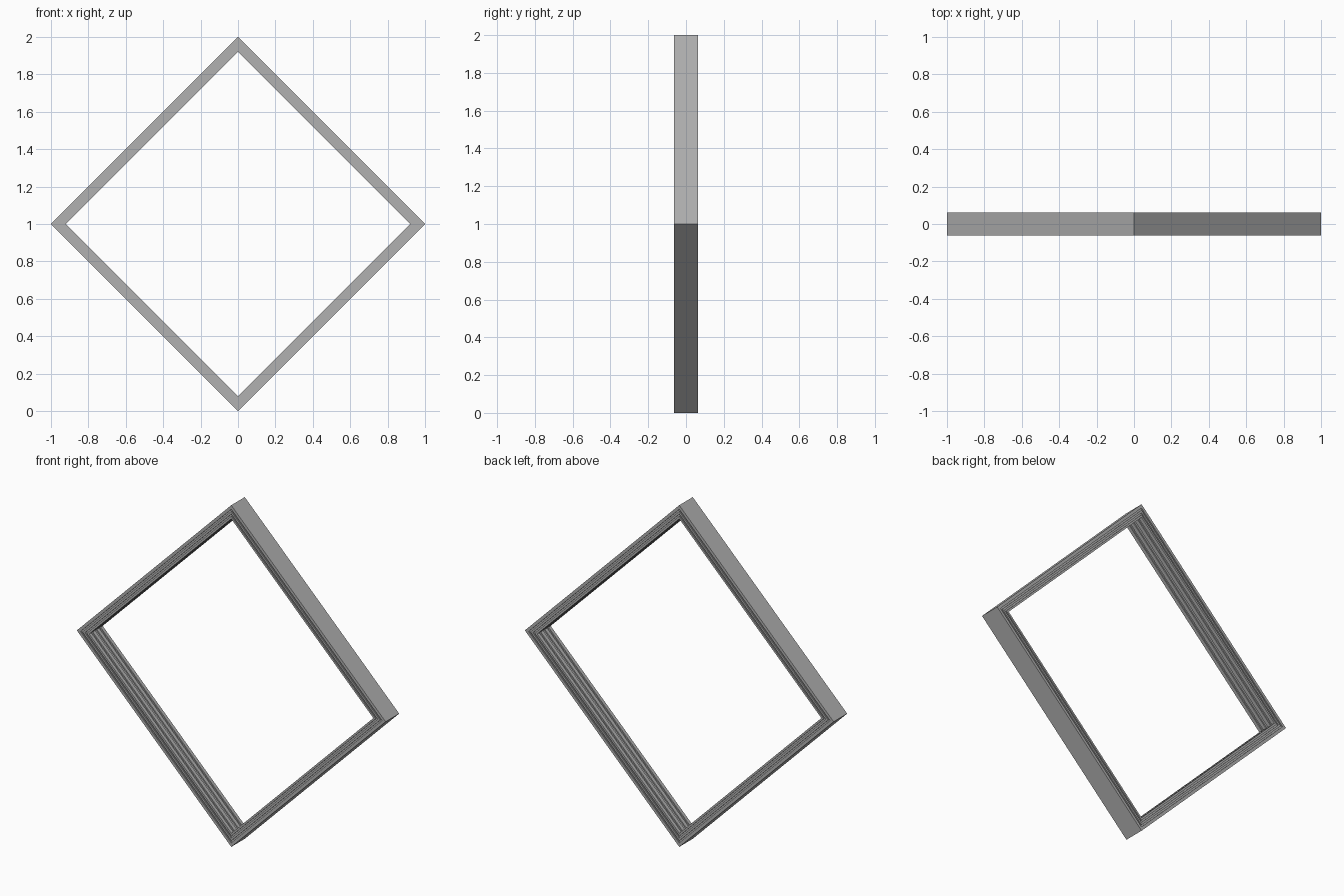
import bpy, bmesh
from math import sin, cos, pi

if "Cube" in bpy.data.objects:
    bpy.data.objects.remove(bpy.data.objects["Cube"])

# Half moulding profile: (corner radius, half depth), flat outside,
# shallow grooves in the front and inner faces
half = [(1.0, 0.0625), (0.976, 0.0625), (0.976, 0.056), (0.964, 0.056),
        (0.964, 0.0625), (0.948, 0.0625), (0.948, 0.056), (0.936, 0.056),
        (0.936, 0.0625), (0.92, 0.0625), (0.92, 0.042), (0.93, 0.042),
        (0.93, 0.03), (0.92, 0.03), (0.92, 0.008), (0.93, 0.008)]
profile = [(r, -d) for r, d in half] + [(r, d) for r, d in reversed(half)]

# Sweep the profile round the four mitred corners of the diamond
bm = bmesh.new()
rings = [[bm.verts.new((r * cos(k * pi / 2), y, 1 + r * sin(k * pi / 2)))
          for r, y in profile] for k in range(4)]
n = len(profile)
for k in range(4):
    a, b = rings[k], rings[(k + 1) % 4]
    for i in range(n):
        j = (i + 1) % n
        bm.faces.new((a[i], a[j], b[j], b[i]))
bmesh.ops.recalc_face_normals(bm, faces=bm.faces)

mesh = bpy.data.meshes.new("diamond_frame")
bm.to_mesh(mesh)
bm.free()
grey = bpy.data.materials.new("dark_grey")
grey.diffuse_color = (0.44, 0.44, 0.44, 1)
grey.use_nodes = True
grey.node_tree.nodes["Principled BSDF"].inputs["Base Color"].default_value = grey.diffuse_color
mesh.materials.append(grey)
frame = bpy.data.objects.new("diamond_frame", mesh)
bpy.context.collection.objects.link(frame)
